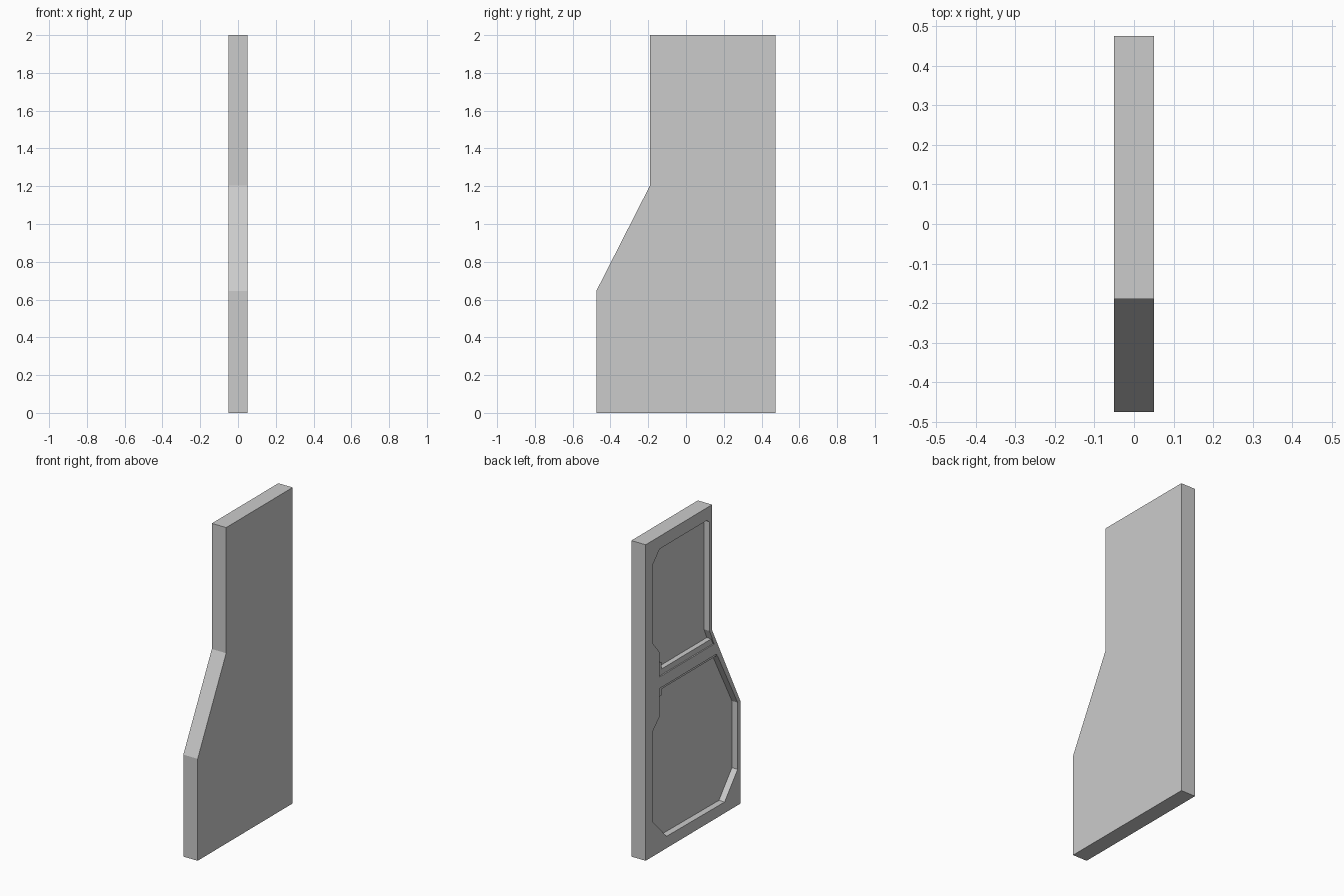
import bpy
import bmesh

cube = bpy.data.objects.get("Cube")
if cube:
    bpy.data.objects.remove(cube, do_unlink=True)

HALF = 0.05      # half the panel thickness
BACK = 0.475     # y of the straight rear edge

grey = bpy.data.materials.new("light_grey")
grey.use_nodes = True
grey.diffuse_color = (0.6, 0.6, 0.6, 1)
grey.node_tree.nodes["Principled BSDF"].inputs["Base Color"].default_value = (0.6, 0.6, 0.6, 1)


def prism(name, outline, x0, x1):
    """Extrude an outline of (distance from rear edge, height) along x."""
    bm = bmesh.new()
    face = bm.faces.new([bm.verts.new((x0, BACK - t, z)) for t, z in outline])
    new = bmesh.ops.extrude_face_region(bm, geom=[face])["geom"]
    bmesh.ops.translate(bm, vec=(x1 - x0, 0, 0),
                        verts=[v for v in new if isinstance(v, bmesh.types.BMVert)])
    bmesh.ops.recalc_face_normals(bm, faces=bm.faces)
    mesh = bpy.data.meshes.new(name)
    bm.to_mesh(mesh)
    bm.free()
    mesh.materials.append(grey)
    obj = bpy.data.objects.new(name, mesh)
    bpy.context.collection.objects.link(obj)
    return obj


# Door panel with a stepped front edge
panel = prism("door_panel", [(0, 0), (0.95, 0), (0.95, 0.645), (0.665, 1.205),
                             (0.665, 2), (0, 2)], -HALF, HALF)

# Recesses on the inner face: outline and depth
upper = [(0.07, 1.845), (0.14, 1.92), (0.61, 1.92), (0.64, 1.9), (0.64, 1.21),
         (0.668, 1.147), (0.17, 1.147), (0.17, 1.19), (0.14, 1.2), (0.14, 1.266), (0.07, 1.35)]
lower = [(0.07, 0.22), (0.07, 0.79), (0.14, 0.86), (0.14, 0.98), (0.17, 0.98),
         (0.17, 1.02), (0.72, 1.02), (0.92, 0.65), (0.92, 0.227), (0.79, 0.07), (0.21, 0.075)]
upper_step = [(0.14, 1.11), (0.685, 1.11), (0.655, 1.17), (0.14, 1.215)]
lower_step = [(0.14, 0.97), (0.735, 0.98), (0.71, 1.037), (0.14, 1.037)]
recesses = [("upper_recess", upper, 0.04), ("lower_recess", lower, 0.04),
            ("upper_bar_step", upper_step, 0.008), ("lower_bar_step", lower_step, 0.008)]

cutters = []
for name, outline, depth in recesses:
    cutter = prism(name, outline, -HALF - 0.05, -HALF + depth)
    cutter.hide_render = True
    cut = panel.modifiers.new(name, 'BOOLEAN')
    cut.operation = 'DIFFERENCE'
    cut.solver = 'EXACT'
    cut.object = cutter
    cutters.append(cutter)

# Keep the cut panel and drop the cutters
bpy.context.view_layer.update()
graph = bpy.context.evaluated_depsgraph_get()
result = bpy.data.meshes.new_from_object(panel.evaluated_get(graph))
panel.modifiers.clear()
panel.data = result
for cutter in cutters:
    bpy.data.objects.remove(cutter, do_unlink=True)
